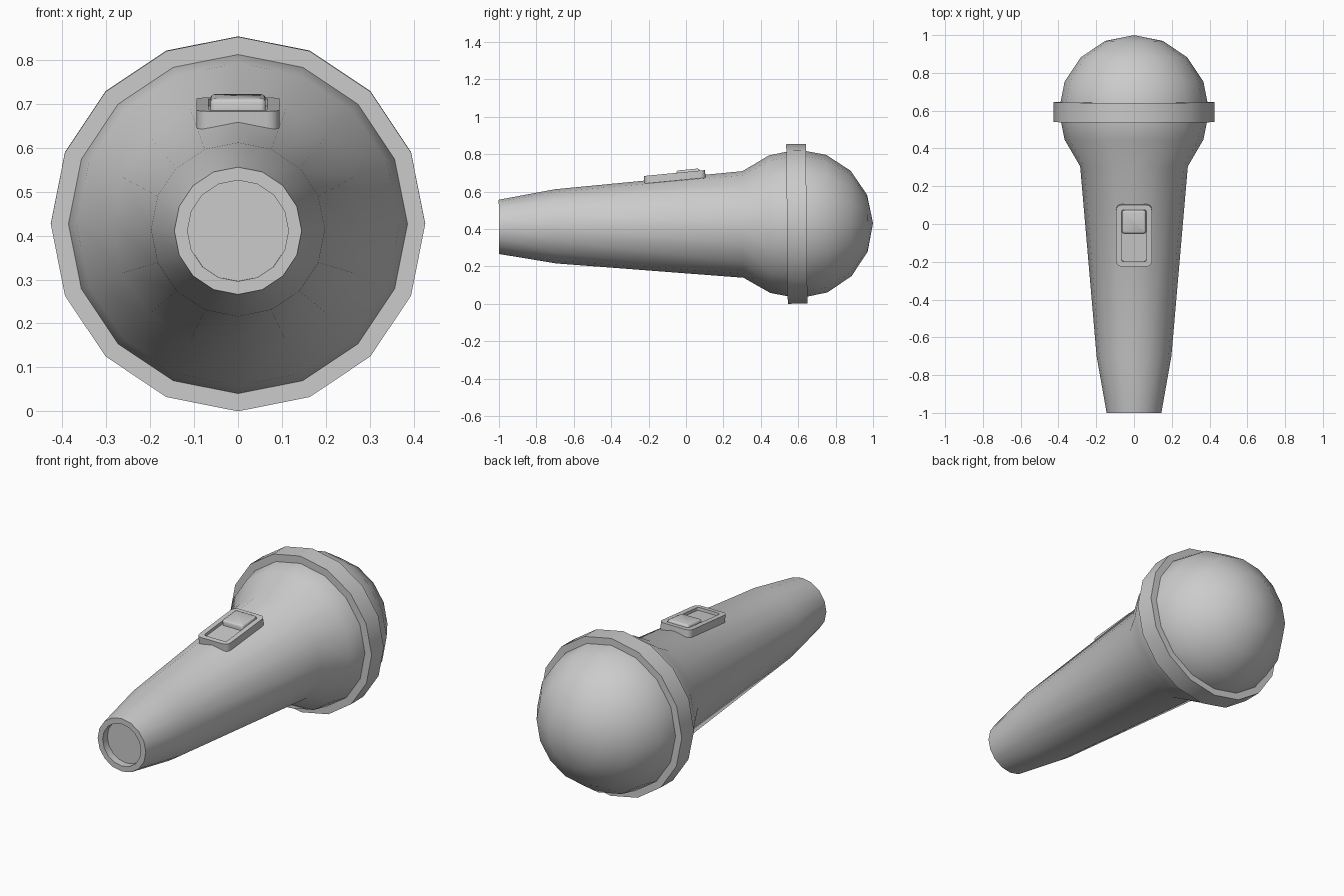
import bpy, bmesh, math
from mathutils import Matrix, Vector

if "Cube" in bpy.data.objects:
    bpy.data.objects.remove(bpy.data.objects["Cube"])

SIDES = 16
HEAD_Y, AXIS_Z = 0.60, 0.427


def finish(name, bm, matrix, angle):
    bmesh.ops.remove_doubles(bm, verts=bm.verts, dist=1e-5)
    bmesh.ops.recalc_face_normals(bm, faces=bm.faces)
    bm.transform(matrix)
    mesh = bpy.data.meshes.new(name)
    bm.to_mesh(mesh)
    bm.free()
    obj = bpy.data.objects.new(name, mesh)
    bpy.context.collection.objects.link(obj)
    bpy.ops.object.select_all(action='DESELECT')
    obj.select_set(True)
    bpy.context.view_layer.objects.active = obj
    bpy.ops.object.shade_smooth_by_angle(angle=math.radians(angle))
    return obj


def skin(bm, loops, cap_start=False, cap_end=False, closed=False):
    rows = [[bm.verts.new(p) for p in loop] for loop in loops]
    n = len(rows[0])
    pairs = list(zip(rows, rows[1:])) + ([(rows[-1], rows[0])] if closed else [])
    for a, b in pairs:
        for i in range(n):
            j = (i + 1) % n
            bm.faces.new((a[i], a[j], b[j], b[i]))
    if cap_start:
        bm.faces.new(rows[0])
    if cap_end:
        bm.faces.new(rows[-1])


def circle(y, r):
    angles = [2 * math.pi * i / SIDES for i in range(SIDES)]
    return [(r * math.sin(a), y - HEAD_Y, r * math.cos(a)) for a in angles]


def rounded_rect(hx, y0, y1, r, z, seg=4):
    pts = []
    for k, (cx, cy) in enumerate(((hx - r, y1 - r), (r - hx, y1 - r),
                                  (r - hx, y0 + r), (hx - r, y0 + r))):
        for i in range(seg + 1):
            a = math.pi / 2 * (k + i / seg)
            pts.append((cx + r * math.cos(a), cy + r * math.sin(a), z))
    return pts


body_matrix = Matrix.Translation((0, HEAD_Y, AXIS_Z)) @ Matrix.Rotation(math.radians(0.57), 4, 'X')

# Handle with recessed end, flowing into the round head
profile = [(-0.96, 0.115), (-1.0, 0.115), (-1.0, 0.145), (-0.70, 0.198), (0.305, 0.285)]
profile += [(HEAD_Y + 0.4 * math.sin(math.radians(d)), 0.398 * math.cos(math.radians(d)))
            for d in (-22.5, 0, 22.5, 45, 67.5, 90)]
bm = bmesh.new()
skin(bm, [circle(y, max(r, 1e-7)) for y, r in profile], cap_start=True)
bmesh.ops.remove_doubles(bm, verts=bm.verts, dist=1e-5)
finish("handle_and_head", bm, body_matrix, 40)

# Collar band around the head
bm = bmesh.new()
skin(bm, [circle(y, r) for y, r in ((0.54, 0.375), (0.54, 0.4265),
                                    (0.645, 0.4265), (0.645, 0.375))], closed=True)
finish("collar_band", bm, body_matrix, 40)

# Switch parts lie along the sloping top of the handle
switch_matrix = Matrix.Translation((0, -0.06, 0.678)) @ Matrix.Rotation(math.radians(5.5), 4, 'X')

# Switch plate with a recessed slot
bm = bmesh.new()
skin(bm, [rounded_rect(0.094, -0.164, 0.164, 0.028, -0.02),
          rounded_rect(0.094, -0.164, 0.164, 0.028, 0.021),
          rounded_rect(0.067, -0.138, 0.138, 0.014, 0.021),
          rounded_rect(0.067, -0.138, 0.138, 0.014, 0.005)], True, True)
finish("switch_plate", bm, switch_matrix, 30)

# Sliding button with softened top edges
bm = bmesh.new()
skin(bm, [rounded_rect(0.063, 0.012, 0.135, 0.012, 0.002),
          rounded_rect(0.063, 0.012, 0.135, 0.012, 0.025),
          rounded_rect(0.060, 0.015, 0.132, 0.010, 0.030),
          rounded_rect(0.054, 0.021, 0.126, 0.008, 0.033)], True, True)
finish("switch_button", bm, switch_matrix, 40)
